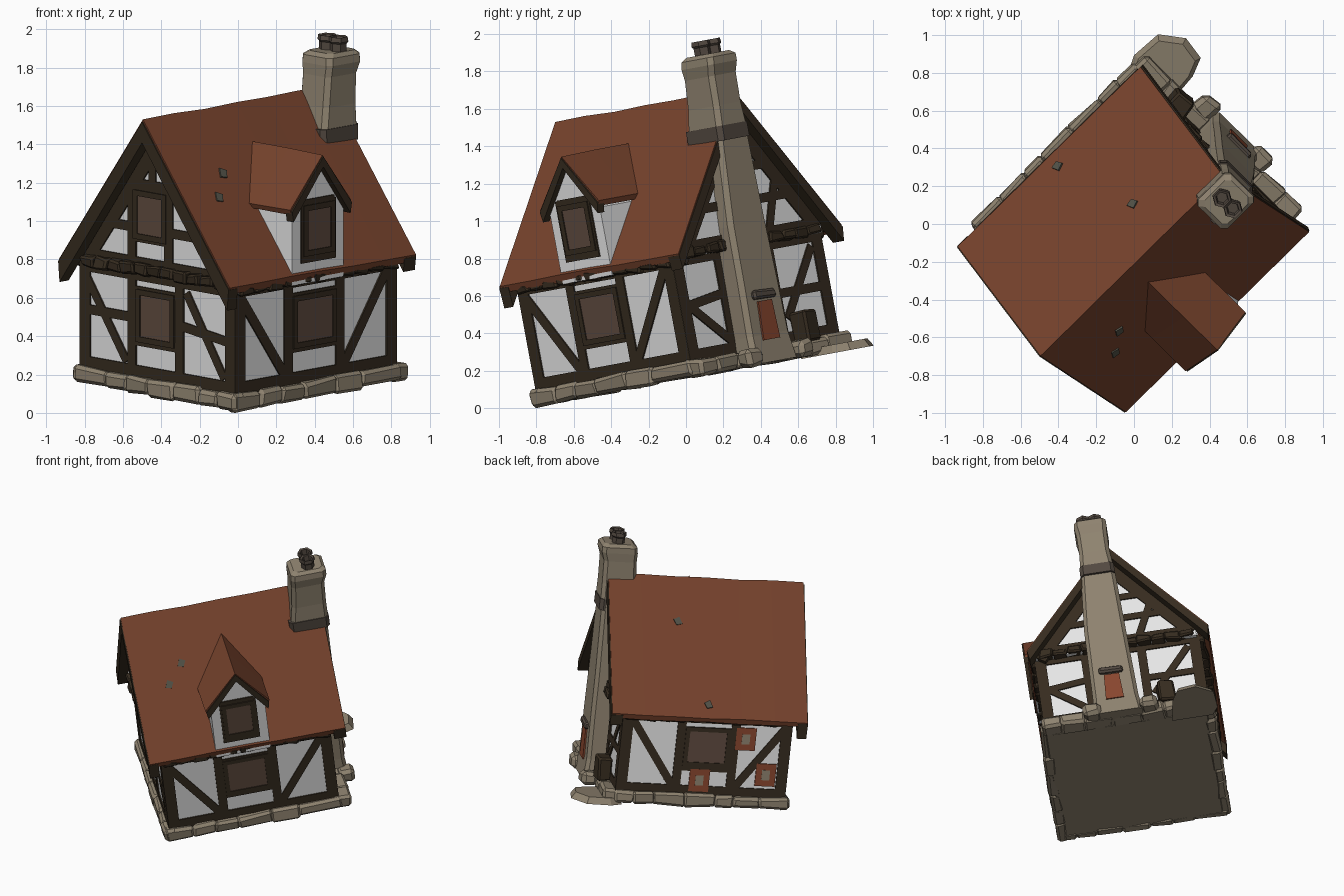
import bpy, bmesh, math, random
from mathutils import Vector, Matrix

if "Cube" in bpy.data.objects:
    bpy.data.objects.remove(bpy.data.objects["Cube"])

random.seed(4)
# The house is built square in (u along ridge, v across, w up), then turned and tilted
WORLD = Matrix.Rotation(math.radians(10.5), 4, 'X') @ Matrix.Rotation(math.radians(45), 4, 'Z')

def material(name, rgb):
    m = bpy.data.materials.new(name)
    m.diffuse_color = (*rgb, 1)
    m.use_nodes = True
    m.node_tree.nodes["Principled BSDF"].inputs["Base Color"].default_value = m.diffuse_color
    return m

TILE = material("roof tile", (.185, .056, .026))
WHITE = material("plaster", (.82, .82, .82))
TIMBER = material("dark timber", (.037, .025, .014))
STONE = material("stone", (.275, .228, .162))
PANE = material("window brown", (.115, .07, .05))
BRICK = material("red brick", (.25, .062, .028))
BAND = material("dark flashing", (.085, .066, .052))
MOSS = material("grey moss", (.085, .085, .065))

def finish(name, bm, mat):
    bmesh.ops.recalc_face_normals(bm, faces=bm.faces)
    me = bpy.data.meshes.new(name)
    bm.to_mesh(me)
    bm.free()
    me.transform(WORLD)
    me.materials.append(mat)
    bpy.context.collection.objects.link(bpy.data.objects.new(name, me))

def loft(bm, rings):
    """Skin closed rings of equal length and cap both ends."""
    vs = [[bm.verts.new(p) for p in r] for r in rings]
    n = len(vs[0])
    for a, b in zip(vs, vs[1:]):
        for i in range(n):
            bm.faces.new((a[i], a[(i + 1) % n], b[(i + 1) % n], b[i]))
    bm.faces.new(vs[0])
    bm.faces.new(vs[-1])

def prism(name, profile, axis, stations, mat, wobble=0):
    """Extrude a 2D profile along u or v through the given stations."""
    bm = bmesh.new()
    put = (lambda a, w, s: (s, a, w)) if axis == 'u' else (lambda a, w, s: (a, s, w))
    j = lambda: random.uniform(-wobble, wobble)
    loft(bm, [[put(a, w + j(), s + j()) for a, w in profile] for s in stations])
    finish(name, bm, mat)

def chevron(l, ridge, r, t):
    """Closed roof section: outer line and the same line lowered by t."""
    low = lambda p, d: (p[0] + d, p[1] - t)
    return [l, ridge, r, low(r, -.01), low(ridge, 0), low(l, .01)]

def stone(bm, c, size, bev=.018, wob=.014):
    vs = bmesh.ops.create_cube(bm, size=1)['verts']
    for v in vs:
        v.co = Vector(c) + Vector([v.co[i] * size[i] + random.uniform(-wob, wob) for i in range(3)])
    edges = list({e for v in vs for e in v.link_edges})
    bmesh.ops.bevel(bm, geom=edges, offset=bev, segments=1, affect='EDGES')

# Drawing planes: origin, horizontal axis, vertical axis, outward normal
def plane(o, s, t, n):
    return [Vector(o)] + [Vector(a).normalized() for a in (s, t, n)]

U0, U1, V0, V1, UG, SH = -.55, .625, -.53, .60, .66, .025
X, Y, Z = (1, 0, 0), (0, 1, 0), (0, 0, 1)
FRONT = plane((SH, V0, 0), X, Z, (0, -1, 0))
BACK = plane((SH, V1, 0), X, Z, Y)
LEFT = plane((U0, SH, 0), Y, Z, (-1, 0, 0))
LEFT_GABLE = plane((U0, 0, 0), Y, Z, (-1, 0, 0))
RIGHT = plane((U1, 0, 0), Y, Z, X)
RIGHT_GABLE = plane((UG, 0, 0), Y, Z, X)
DORMER = plane((0, -.572, 0), X, Z, (0, -1, 0))
SLOPE_F = plane((0, -.58, .81), X, (0, .64, .81), (0, -.81, .64))
SLOPE_B = plane((0, .68, .80), X, (0, -.62, .82), (0, .82, .62))
BREAST = plane((.752, 0, 0), Y, Z, X)

def plate(bm, pl, pts, d):
    o, s, t, n = pl
    loft(bm, [[o + s * a + t * b + n * h for a, b in pts] for h in (-.02, d)])

def beam(bm, pl, p, q, width=.06, d=.009):
    p, q = Vector(p), Vector(q)
    k = (q - p).normalized() * width / 2
    k = Vector((-k.y, k.x))
    plate(bm, pl, [p + k, q + k, q - k, p - k], d)

def rect(a, b, ha, hb):
    return [(a - ha, b - hb), (a + ha, b - hb), (a + ha, b + hb), (a - ha, b + hb)]

def window(name, pl, a, b, ha, hb):
    bm = bmesh.new()
    for i in (-1, 1):
        beam(bm, pl, (a + i * (ha + .015), b - hb - .03), (a + i * (ha + .015), b + hb + .03), .03, .016)
        beam(bm, pl, (a - ha, b + i * (hb + .015)), (a + ha, b + i * (hb + .015)), .03, .016)
    finish(name + "_frame", bm, TIMBER)
    bm = bmesh.new()
    plate(bm, pl, rect(a, b, ha, hb), .0098)
    finish(name + "_pane", bm, PANE)

def timber(name, pl, bars):
    bm = bmesh.new()
    for p, q, *w in bars:
        beam(bm, pl, p, q, *w)
    finish(name, bm, TIMBER)

# Plastered body, jettied right gable, roof
prism("plaster_walls", [(V0, .2), (V1, .2), (V1, .84), (.06, 1.54), (V0, .80)], 'u', (U0, U1), WHITE)
prism("right_gable_wall", [(V0, .78), (.59, .78), (.59, .85), (.06, 1.54), (V0, .80)], 'u', (.55, UG), WHITE)
roof = chevron((-.58, .81), (.06, 1.62), (.68, .80), .035)
prism("main_roof", roof, 'u', [-.64 + i * .228 for i in range(7)], TILE, .004)
for nm, a, b, t in (("left", -.648, -.58, .11), ("right", .65, .735, .075)):
    prism(nm + "_barge_boards", chevron((-.578, .80), (.06, 1.607), (.678, .79), t), 'u', (a, b), TIMBER)

# Dormer
prism("dormer_walls", [(-.175, .76), (.205, .76), (.205, 1.13), (.02, 1.37), (-.175, 1.15)], 'v', (-.572, -.12), WHITE)
prism("dormer_roof", chevron((-.215, 1.17), (.02, 1.435), (.235, 1.165), .03), 'v', (-.60, -.35, -.06), TILE, .003)
prism("dormer_barge", chevron((-.21, 1.16), (.02, 1.425), (.23, 1.155), .055), 'v', (-.61, -.56), TIMBER)
timber("dormer_timber", DORMER, [((-.09, .87), (-.09, 1.2), .045), ((.12, .87), (.12, 1.19), .045),
                                 ((-.11, .9), (.14, .9), .06), ((-.1, 1.18), (.13, 1.18), .05)])
window("dormer_window", DORMER, .015, 1.04, .085, .105)

# Timber framing: shared frame of sill, top plate, corner posts and centre posts
def framing(a, b, p, q):
    return [((a - .008, .25), (b + .008, .25), .08), ((a - .008, .77), (b + .008, .77), .06),
            ((a + .03, .22), (a + .03, .79), .075), ((b - .03, .22), (b - .03, .8), .075),
            ((p, .24), (p, .78), .06), ((q, .24), (q, .78), .06)]

long_bars = framing(U0 - SH, U1 - SH, -.19, .19) + [
    ((-.53, .72), (-.22, .29), .055), ((.54, .75), (.22, .29), .055),
    ((-.19, .42), (.19, .42), .05), ((-.19, .69), (.19, .69), .04)]
timber("front_timber", FRONT, long_bars)
timber("back_timber", BACK, long_bars)
rakes = [((-.5, .77), (.06, 1.46), .09), ((.56, .81), (.06, 1.46), .09), ((-.5, .83), (.56, .83), .07)]
timber("left_rakes", LEFT_GABLE, rakes)
timber("left_gable_timber", LEFT, framing(V0 - SH, V1 - SH, -.15, .2) + [
    ((-.15, .42), (.2, .42), .05), ((-.15, .69), (.2, .69), .04),
    ((-.5, .5), (-.16, .54), .05), ((.2, .54), (.56, .54), .05),
    ((-.48, .3), (-.2, .72), .05), ((.54, .72), (.24, .3), .05),
    ((-.07, .85), (-.07, 1.34), .06), ((.2, .85), (.2, 1.3), .06),
    ((-.36, 1.02), (-.07, 1.02), .05), ((.2, 1.02), (.39, 1.02), .05),
    ((-.18, 1.25), (.25, 1.25), .06), ((.05, 1.25), (.05, 1.47), .05), ((-.08, .965), (.2, .965), .04)])
timber("right_wall_timber", RIGHT, framing(V0, V1, -.19, .2) + [
    ((-.5, .55), (-.2, .3), .05), ((-.5, .52), (-.18, .56), .05), ((.52, .72), (.25, .36), .05),
    ((.2, .5), (.56, .5), .05)])
timber("right_gable_timber", RIGHT_GABLE, rakes + [((-.36, 1.02), (.42, 1.02), .05), ((-.2, 1.2), (.29, 1.2), .05),
                                                   ((.2, .85), (.3, 1.1), .05)])
for nm, pl, a, b, ha, hb in (("front", FRONT, 0, .555, .13, .11), ("back", BACK, 0, .57, .13, .11),
                             ("left", LEFT, .025, .555, .11, .11), ("gable", LEFT, .065, 1.09, .09, .10)):
    window(nm + "_window", pl, a, b, ha, hb)

# Exposed brick patches on the back wall, with bare centres
bm, inner = bmesh.new(), bmesh.new()
for a, b in ((-.265, .64), (-.43, .39), (.03, .33)):
    plate(bm, BACK, rect(a, b, .07, .08), .0099)
    plate(inner, BACK, rect(a, b, .028, .036), .0125)
finish("brick_patches", bm, BRICK)
finish("brick_patch_centres", inner, STONE)

# Rough beam ends under the eaves and along the tie beams
bm = bmesh.new()
for a, b, fixed, along_u in ((U0, U1, V0 - .01, 1), (U0, U1, V1 + .02, 1), (-.5, .57, U0 - .015, 0), (-.5, .57, UG - .01, 0)):
    for i in range(11):
        s = a + (b - a) * (i + .5) / 11
        c = (s, fixed, .775) if along_u else (fixed, s, .805)
        stone(bm, c, (.1, .06, .05) if along_u else (.07, .1, .06), .01, .012)
finish("beam_ends", bm, TIMBER)

# Stone footing around the house, with bigger stones by the hearth
bm = bmesh.new()
stone(bm, (.03, .025, .185), (1.18, 1.13, .075), .01, 0)
for a, b, fixed, along_u in ((-.58, .64, -.535, 1), (-.58, .64, .6, 1), (-.555, .62, -.555, 0), (-.55, .62, .655, 0)):
    s = a
    while s < b - .03:
        step = min(random.uniform(.12, .24), b - s)
        if b - s - step < .08:
            step = b - s
        c = (s + step / 2, fixed) if along_u else (fixed, s + step / 2)
        deep = .12 if fixed == .655 else .08
        size = (step + .015, deep, .09) if along_u else (deep, step + .015, .09)
        stone(bm, (*c, .19), size, .018, .011)
        s += step
for v in (-.2, .2):
    stone(bm, (.74, v, .19), (.12, .13, .1), .025)
finish("stone_footing", bm, STONE)

# Flagstone and crate by the right gable
bm = bmesh.new()
outline = [(.58, .34), (.80, .36), (.90, .40), (.92, .53), (.83, .65), (.66, .66), (.58, .62)]
loft(bm, [[(u, v, .135) for u, v in outline], [(.72 + (u - .72) * .85, .5 + (v - .5) * .85, .18) for u, v in outline]])
finish("flagstone", bm, STONE)
bm = bmesh.new()
stone(bm, (.67, .33, .31), (.1, .13, .16), .012)
finish("crate", bm, TIMBER)

# Chimney: chamfered rings (w, u0, u1, v0, v1)
def stack(name, rings, mat, k=.025):
    bm = bmesh.new()
    loft(bm, [[(a + k, c, w), (b - k, c, w), (b, c + k, w), (b, d - k, w),
               (b - k, d, w), (a + k, d, w), (a, d - k, w), (a, c + k, w)] for w, a, b, c, d in rings])
    finish(name, bm, mat)

stack("chimney_breast", [(.15, .56, .765, -.19, .15), (.3, .56, .75, -.18, .135), (.6, .56, .752, -.175, .125),
                         (.9, .57, .75, -.17, .115), (1.40, .55, .755, -.135, .1)], STONE)
stack("chimney_flashing", [(1.36, .49, .77, -.14, .1), (1.44, .49, .77, -.138, .1)], BAND)
stack("chimney_stack", [(1.43, .505, .765, -.133, .095), (1.55, .525, .765, -.125, .085), (1.71, .54, .77, -.125, .085),
                        (1.77, .54, .79, -.135, .09), (1.81, .545, .79, -.13, .09), (1.83, .57, .77, -.11, .065)], STONE)
bm = bmesh.new()
for v in (-.065, .015):
    ring = lambda r, w: [(.675 + r * math.cos(i * math.pi / 3), v + r * math.sin(i * math.pi / 3), w) for i in range(6)]
    loft(bm, [ring(.045, 1.8), ring(.045, 1.87), ring(.054, 1.88), ring(.05, 1.905), ring(.035, 1.90), ring(.03, 1.86)])
finish("chimney_pots", bm, BAND)
bm = bmesh.new()
plate(bm, BREAST, [(-.09, .27), (.035, .27), (.025, .48), (-.08, .48)], .009)
finish("hearth_hatch", bm, BRICK)
bm = bmesh.new()
stone(bm, (.75, -.03, .515), (.05, .17, .05), .012, .006)
finish("hearth_ledge", bm, BAND)

# Moss spots on the roof
bm = bmesh.new()
for pl, a, b in ((SLOPE_F, -.29, .65), (SLOPE_F, -.4, .52), (SLOPE_B, .25, .7), (SLOPE_B, .05, .1)):
    plate(bm, pl, [(a - .03, b - .02), (a + .01, b - .03), (a + .03, b + .01), (a - .01, b + .03)], .008)
finish("moss_spots", bm, MOSS)

# Rest the lowest point on z = 0
low = min(v.co.z for o in bpy.data.objects for v in o.data.vertices)
for o in bpy.data.objects:
    o.data.transform(Matrix.Translation((0, 0, -low)))
